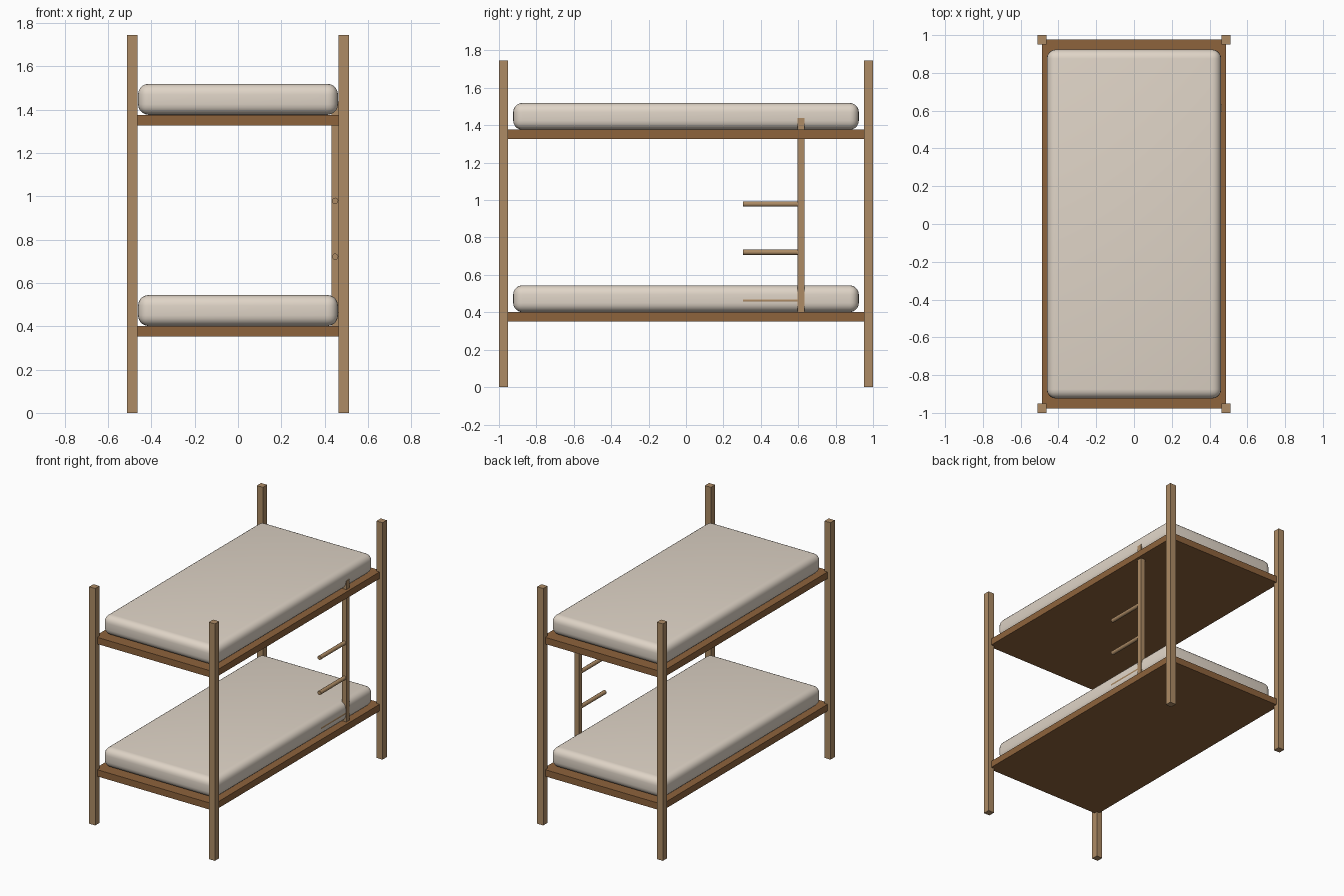
import bpy
from math import pi

if "Cube" in bpy.data.objects:
    bpy.data.objects.remove(bpy.data.objects["Cube"])


def material(name, color):
    m = bpy.data.materials.new(name)
    m.diffuse_color = color
    m.use_nodes = True
    m.node_tree.nodes["Principled BSDF"].inputs["Base Color"].default_value = m.diffuse_color
    return m


POST_WOOD = material("light_wood", (0.42, 0.26, 0.13, 1))
BASE_WOOD = material("dark_wood", (0.27, 0.125, 0.045, 1))
FABRIC = material("mattress_fabric", (0.74, 0.66, 0.57, 1))


def box(name, center, size, mat):
    bpy.ops.mesh.primitive_cube_add(size=1, location=center)
    ob = bpy.context.object
    ob.name = name
    ob.scale = size
    bpy.ops.object.transform_apply(location=False, rotation=False, scale=True)
    ob.data.materials.append(mat)
    return ob


# Four corner posts
HX, HY, POST, HEIGHT = 0.4875, 0.9755, 0.049, 1.745
for side, sx in (("left", -1), ("right", 1)):
    for end, sy in (("front", -1), ("back", 1)):
        box(f"{end}_{side}_post", (sx * HX, sy * HY, HEIGHT / 2),
            (POST, POST, HEIGHT), POST_WOOD)

# Two bunks: a flat base with a rounded mattress on top
BASE, MATTRESS = 0.049, 0.143
for level, z in (("lower", 0.352), ("upper", 1.327)):
    box(f"{level}_base", (0, 0, z + BASE / 2), (2 * HX, 2 * HY, BASE), BASE_WOOD)
    mattress = box(f"{level}_mattress", (0, 0, z + BASE + MATTRESS / 2),
                   (0.923, 1.848, MATTRESS), FABRIC)
    bevel = mattress.modifiers.new("rounding", 'BEVEL')
    bevel.width = 0.049
    bevel.segments = 5
    bpy.ops.object.modifier_apply(modifier=bevel.name)
    bpy.ops.object.shade_smooth_by_angle(angle=pi / 5)

# Ladder: one upright with three rungs reaching toward the front
LX, LY = 0.4485, 0.614
box("ladder_upright", (LX, LY, 0.919), (0.036, 0.037, 1.038), POST_WOOD)
RUNG_END = 0.305
for i in range(3):
    bpy.ops.mesh.primitive_cylinder_add(
        vertices=16, radius=0.0145, depth=LY - RUNG_END,
        location=(LX, (LY + RUNG_END) / 2, 0.463 + i * 0.258),
        rotation=(pi / 2, 0, 0))
    rung = bpy.context.object
    rung.name = f"ladder_rung_{i + 1}"
    rung.data.materials.append(POST_WOOD)
    bpy.ops.object.shade_smooth_by_angle(angle=pi / 5)
